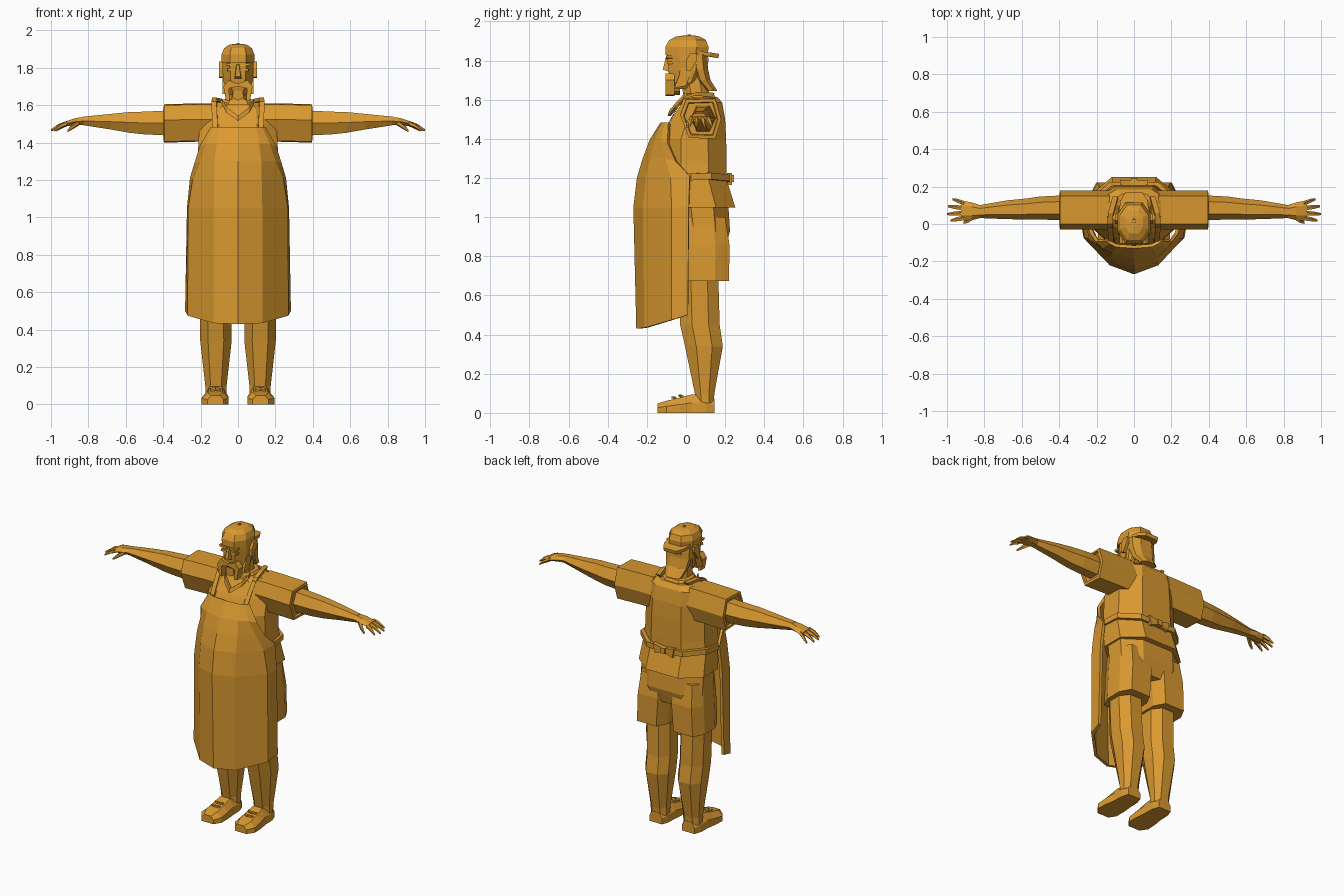
import bpy, bmesh, math
from mathutils import Vector

mat = bpy.data.materials.new("warm ochre")
mat.diffuse_color = (0.70, 0.32, 0.03, 1)


def finish(name, bm, mirror=False):
    bmesh.ops.recalc_face_normals(bm, faces=bm.faces)
    me = bpy.data.meshes.new(name)
    bm.to_mesh(me)
    bm.free()
    me.materials.append(mat)
    ob = bpy.data.objects.new(name, me)
    bpy.context.collection.objects.link(ob)
    if mirror:
        ob.modifiers.new("mirror", 'MIRROR')
    return ob


def loft(name, rings, mirror=False):
    """Skin closed rings of equal length and cap both ends."""
    bm = bmesh.new()
    vs = [[bm.verts.new(p) for p in r] for r in rings]
    n = len(vs[0])
    for a, b in zip(vs, vs[1:]):
        for i in range(n):
            bm.faces.new((a[i], a[(i + 1) % n], b[(i + 1) % n], b[i]))
    bm.faces.new(vs[0])
    bm.faces.new(vs[-1])
    return finish(name, bm, mirror)


def body_ring(z, rx, yf, yb, cx=0, k=0.5):
    """Eight-sided horizontal section."""
    d = yb - yf
    half = [(k * rx, yf), (rx, yf + 0.3 * d), (rx, yf + 0.72 * d), (k * rx, yb)]
    pts = half + [(-x, y) for x, y in reversed(half)]
    return [(cx + x, y, z) for x, y in pts]


def arm_ring(x, cy, cz, ry, rz, n=6):
    return [(x, cy + ry * math.cos(math.tau * i / n), cz + rz * math.sin(math.tau * i / n))
            for i in range(n)]


def slab(name, outline, axis, a, b, mirror=False):
    """Prism of a 2D outline between a and b along x or y."""
    put = (lambda u, v, w: (w, u, v)) if axis == 'x' else (lambda u, v, w: (u, w, v))
    return loft(name, [[put(u, v, w) for u, v in outline] for w in (a, b)], mirror)


def strip(name, path, w, t, mirror=False):
    """Bar along a path; w and t are half-size vectors of its section."""
    w, t = Vector(w), Vector(t)
    return loft(name, [[Vector(p) + w + t, Vector(p) + w - t, Vector(p) - w - t, Vector(p) - w + t]
                       for p in path], mirror)


# Shirt body
loft("shirt", [body_ring(*r) for r in (
    (1.05, .235, -.10, .252), (1.19, .225, -.12, .208), (1.27, .215, -.125, .208),
    (1.40, .212, -.125, .205), (1.50, .205, -.075, .20), (1.585, .19, -.02, .185),
    (1.615, .13, -.01, .16))])

# Sleeves with a recessed cuff
hexa = [(0, 1.60), (.15, 1.605), (.18, 1.50), (.15, 1.40), (.015, 1.405), (-.03, 1.52)]


def sleeve_ring(x, s, dz=0):
    return [(x, .075 + (y - .075) * s, 1.505 + (z - 1.505) * s + dz) for y, z in hexa]


loft("sleeve", [sleeve_ring(.13, 1, .005), sleeve_ring(.22, 1, .005), sleeve_ring(.395, 1),
                sleeve_ring(.398, .84), sleeve_ring(.385, .8)], True)

# Arms, palms, fingers
loft("arm", [arm_ring(*r) for r in (
    (.36, .088, 1.505, .066, .078), (.50, .085, 1.505, .062, .070),
    (.58, .080, 1.508, .056, .064), (.68, .076, 1.512, .050, .048),
    (.83, .066, 1.516, .034, .026))], True)
loft("palm", [arm_ring(*r) for r in (
    (.82, .066, 1.516, .034, .025), (.87, .068, 1.512, .048, .022),
    (.925, .072, 1.500, .054, .015))], True)
for name, base, mid, tip in (
        ("index_finger", (.915, .030), (.95, .024), (.980, .018)),
        ("middle_finger", (.915, .057), (.96, .055), (1.0, .052)),
        ("ring_finger", (.915, .084), (.96, .090), (.995, .094)),
        ("little_finger", (.91, .110), (.94, .122), (.97, .132))):
    loft(name, [arm_ring(base[0], base[1], 1.503, .014, .014, 5),
                arm_ring(mid[0], mid[1], 1.488, .012, .012, 5),
                arm_ring(tip[0], tip[1], 1.466, .006, .006, 5)], True)
loft("thumb", [arm_ring(.85, .045, 1.508, .018, .017, 5),
               arm_ring(.885, .018, 1.485, .014, .015, 5),
               arm_ring(.912, .006, 1.462, .007, .007, 5)], True)

# Apron: half rows of (x, y, z), mirrored into a curved sheet
rows = [
    [(0, -.245, .43), (.125, -.205, .435), (.262, -.07, .475), (.274, .01, .50)],
    [(0, -.260, 1.05), (.125, -.213, 1.05), (.258, -.07, 1.05), (.264, .015, 1.05)],
    [(0, -.242, 1.20), (.122, -.198, 1.20), (.235, -.075, 1.20), (.248, .02, 1.21)],
    [(0, -.212, 1.30), (.12, -.176, 1.30), (.195, -.10, 1.30), (.226, -.05, 1.285)],
    [(0, -.178, 1.39), (.11, -.152, 1.39), (.165, -.125, 1.39), (.198, -.09, 1.38)],
    [(0, -.122, 1.48), (.095, -.115, 1.48), (.125, -.10, 1.48), (.14, -.085, 1.48)]]
bm = bmesh.new()
grid = [[bm.verts.new((-x, y, z)) for x, y, z in reversed(r[1:])] +
        [bm.verts.new(p) for p in r] for r in rows]
for a, b in zip(grid, grid[1:]):
    for i in range(len(a) - 1):
        bm.faces.new((a[i], a[i + 1], b[i + 1], b[i]))
apron = finish("apron", bm)
mod = apron.modifiers.new("thickness", 'SOLIDIFY')
mod.thickness, mod.offset = .018, 0

# Apron straps, waist tie and bow
strip("apron_strap", [(.122, -.10, 1.46), (.125, -.055, 1.54), (.128, -.008, 1.61),
                      (.125, .05, 1.63), (.10, .14, 1.625)], (.014, 0, 0), (0, .008, .010), True)
strip("waist_tie", [(.246, .015, 1.205), (.232, .12, 1.21), (.125, .214, 1.20), (0, .218, 1.195)],
      (0, 0, .017), (.006, .010, 0), True)
slab("bow", [(0, 1.185), (.065, 1.165), (.075, 1.225), (0, 1.21)], 'y', .21, .236, True)
slab("bow_knot", [(-.016, 1.18), (.016, 1.18), (.016, 1.215), (-.016, 1.215)], 'y', .21, .245)

# Shorts
loft("shorts_seat", [body_ring(.84, .215, -.02, .20), body_ring(.93, .225, -.04, .225),
                     body_ring(1.08, .222, -.06, .215)])
loft("shorts_leg", [body_ring(.675, .108, -.035, .22, .132, .65),
                    body_ring(.86, .112, -.035, .222, .122, .65),
                    body_ring(1.0, .10, -.03, .20, .12, .65)], True)

# Legs
loft("leg", [body_ring(*r) for r in (
    (.05, .056, .05, .142, .118), (.10, .057, .045, .145, .118),
    (.34, .084, -.005, .188, .118), (.45, .084, -.03, .172, .120),
    (.70, .085, -.035, .165, .125))], True)


# Shoes: sections from heel to toe
def shoe_ring(y, w, h, cx):
    return [(cx - w, y, 0), (cx + w, y, 0), (cx + w, y, .55 * h),
            (cx + .55 * w, y, h), (cx - .55 * w, y, h), (cx - w, y, .55 * h)]


loft("shoe", [shoe_ring(*r) for r in (
    (.145, .045, .07, .118), (.10, .06, .085, .118), (.03, .062, .095, .118),
    (-.03, .070, .078, .120), (-.10, .072, .062, .122), (-.145, .042, .048, .120))], True)
for y, z in ((-.02, .083), (-.055, .075)):
    strip("shoe_lace", [(.092, y, z), (.12, y - .012, z + .005), (.148, y, z)],
          (0, .007, 0), (0, 0, .005), True)

# Neck and collar
loft("neck", [body_ring(1.57, .065, -.005, .13), body_ring(1.73, .06, -.03, .10)])
loft("collar", [body_ring(1.60, .11, -.025, .16), body_ring(1.63, .085, -.012, .14),
                body_ring(1.632, .07, 0, .125)])
strip("collar_flap", [(.0, -.082, 1.53), (.06, -.045, 1.575), (.085, -.002, 1.62)],
      (0, .004, .014), (0, .008, 0), True)

# Head
loft("head", [body_ring(*r) for r in (
    (1.655, .045, -.07, .03), (1.69, .070, -.082, .07), (1.75, .080, -.09, .105),
    (1.80, .084, -.095, .115), (1.86, .084, -.10, .11))])
loft("nape_hair", [body_ring(1.645, .055, .10, .16), body_ring(1.70, .072, .05, .125),
                   body_ring(1.76, .083, .03, .112), body_ring(1.83, .084, .02, .108)])
loft("side_beard", [[(x, y + dy, z) for y, z in
                     ((-.06, 1.66), (.0, 1.67), (.03, 1.76), (-.02, 1.76))]
                    for x, dy in ((.05, 0), (.082, 0))], True)
slab("ear", [(.0, 1.75), (.02, 1.745), (.055, 1.80), (.055, 1.835), (.02, 1.835), (.0, 1.80)],
     'x', .075, .102, True)

# Face details
loft("nose", [[(-.020, -.08, 1.74), (.020, -.08, 1.74), (.009, -.09, 1.82), (-.009, -.09, 1.82)],
              [(-.014, -.118, 1.753), (.014, -.118, 1.753), (.006, -.104, 1.815),
               (-.006, -.104, 1.815)]])
slab("moustache", [(0, 1.715), (.05, 1.735), (.078, 1.70), (.064, 1.625), (.045, 1.62),
                   (.048, 1.69), (0, 1.70)], 'y', -.105, -.06, True)
slab("chin_beard", [(-.025, 1.68), (.025, 1.68), (.03, 1.645), (0, 1.625), (-.03, 1.645)],
     'y', -.085, -.03)
slab("eyebrow", [(.012, 1.808), (.062, 1.812), (.065, 1.825), (.012, 1.823)],
     'y', -.103, -.07, True)
slab("eyelid", [(.018, 1.782), (.058, 1.782), (.055, 1.796), (.02, 1.796)],
     'y', -.097, -.07, True)

# Cap worn backwards
loft("cap", [body_ring(*r) for r in (
    (1.828, .087, -.106, .112), (1.87, .088, -.106, .115), (1.905, .074, -.085, .102),
    (1.923, .048, -.05, .07), (1.928, .02, -.01, .04))])
loft("cap_button", [body_ring(1.92, .011, .005, .028), body_ring(1.934, .008, .008, .025)])
rim = [(-.078, .06, 1.845), (-.072, .12, 1.838), (-.045, .165, 1.828), (.045, .165, 1.828),
       (.072, .12, 1.838), (.078, .06, 1.845)]
loft("cap_brim", [[(x, y, z - .016) for x, y, z in rim],
                  [(x * 1.02, y + .004, z + .003 + .08 * (.078 - abs(x))) for x, y, z in rim]])
